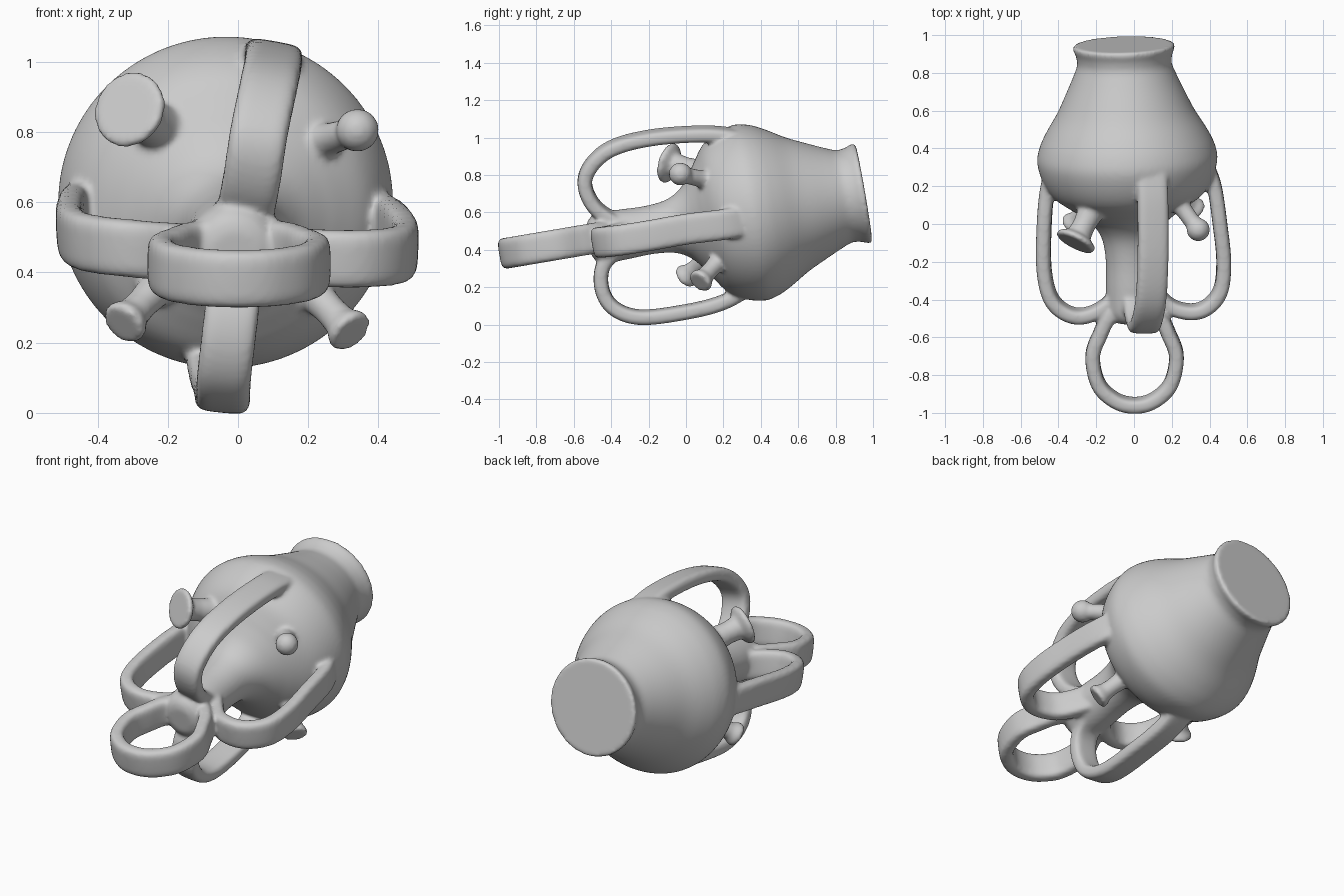
import bpy, bmesh, math
from mathutils import Vector

if "Cube" in bpy.data.objects:
    bpy.data.objects.remove(bpy.data.objects["Cube"])

parts = []


def add_object(name, bm):
    bmesh.ops.recalc_face_normals(bm, faces=bm.faces)
    mesh = bpy.data.meshes.new(name)
    bm.to_mesh(mesh)
    bm.free()
    ob = bpy.data.objects.new(name, mesh)
    bpy.context.collection.objects.link(ob)
    parts.append(ob)


def smooth_path(pts, steps=8):
    """Catmull-Rom through the given points."""
    pts = [Vector(p) for p in pts]
    ext = [2 * pts[0] - pts[1]] + pts + [2 * pts[-1] - pts[-2]]
    out = []
    for i in range(len(pts) - 1):
        a, b, c, d = ext[i:i + 4]
        for k in range(steps):
            t = k / steps
            out.append(0.5 * (2 * b + (c - a) * t + (2 * a - 5 * b + 4 * c - d) * t * t
                              + (3 * b - a - 3 * c + d) * t ** 3))
    return out + [pts[-1]]


def skin(name, rings):
    bm = bmesh.new()
    loops = [[bm.verts.new(p) for p in ring] for ring in rings]
    n = len(loops[0])
    for a, b in zip(loops, loops[1:]):
        for i in range(n):
            j = (i + 1) % n
            bm.faces.new((a[i], a[j], b[j], b[i]))
    bm.faces.new(loops[0])
    bm.faces.new(loops[-1])
    add_object(name, bm)


def lathe(name, origin, axis, profile, sides=64):
    """Solid of revolution: profile is (distance along axis, radius)."""
    o, d = Vector(origin), Vector(axis).normalized()
    u = d.orthogonal().normalized()
    v = d.cross(u)
    ang = [2 * math.pi * i / sides for i in range(sides)]
    skin(name, [[o + d * t + (u * math.cos(a) + v * math.sin(a)) * r for a in ang]
                for t, r in profile])


def strap(name, pts, across, width=0.165, thick=0.078, sides=24):
    """Flat rounded band swept along a path."""
    path = smooth_path(pts)
    rings = []
    for i, p in enumerate(path):
        tan = (path[min(i + 1, len(path) - 1)] - path[max(i - 1, 0)]).normalized()
        w = Vector(across)
        w = (w - tan * w.dot(tan)).normalized()
        n = tan.cross(w)
        ring = []
        for k in range(sides):
            c, s = (f(2 * math.pi * k / sides) for f in (math.cos, math.sin))
            ring.append(p + w * math.copysign(abs(c) ** 0.45, c) * width / 2
                        + n * math.copysign(abs(s) ** 0.6, s) * thick / 2)
        rings.append(ring)
    skin(name, rings)


# body and central neck, on a slightly tilted axis
profile = [(-.53, .07), (-.51, .11), (-.46, .135), (-.35, .135), (-.2, .13), (-.08, .145),
           (0, .19), (.06, .26), (.1, .32), (.16, .4), (.24, .45), (.34, .477), (.42, .463),
           (.5, .425), (.6, .365), (.7, .317), (.8, .272), (.86, .25), (.91, .255)]
curve = [(p.x, p.y) for p in smooth_path([(t, r, 0) for t, r in profile], 4)]
lathe("body", (-.025, 0, .54), (-.03, .985, .17),
      curve + [(.94, .268), (.958, .27), (.965, .262)], 96)

# four strap handles around the neck
strap("top_handle", [(.09, .32, 1.0), (.1, .1, 1.02), (.1, -.2, .997), (.087, -.42, .93),
                     (.06, -.535, .8), (.04, -.515, .67), (.02, -.41, .57), (0, -.2, .5)],
      (1, 0, -.18))
strap("bottom_handle", [(-.075, .36, .21), (-.065, .2, .12), (-.05, 0, .068), (-.043, -.25, .04),
                        (-.04, -.4, .1), (-.025, -.455, .23), (-.01, -.41, .36), (0, -.2, .47)],
      (1, 0, -.1), 0.155)
strap("right_handle", [(.38, .32, .555), (.425, .2, .535), (.455, 0, .51), (.475, -.2, .475),
                       (.455, -.36, .45), (.37, -.45, .44), (.26, -.46, .44), (.15, -.4, .45),
                       (0, -.2, .5)], (.03, -.17, .985))
strap("left_handle", [(-.41, .32, .595), (-.455, .2, .575), (-.475, 0, .55), (-.475, -.25, .51),
                      (-.43, -.41, .485), (-.32, -.485, .47), (-.2, -.465, .46), (-.1, -.38, .46),
                      (0, -.2, .5)], (-.05, -.17, .985))

# front ring
half = [(.05, -.4), (.14, -.5), (.18, -.58), (.222, -.7), (.19, -.85), (.1, -.935)]
outline = [(-x, y) for x, y in half] + [(0, -.96)] + half[::-1]
strap("front_ring", [(x + .003, y, .545 + .17 * y) for x, y in outline], (0, -.17, .985))

# flared studs on the shoulder: name, base, tip, stem radius, cap radius
studs = [("upper_left_stud", (-.19, .14, .79), (-.315, -.105, .868), .06, .112),
         ("lower_left_stud", (-.19, .16, .40), (-.33, -.01, .25), .045, .068),
         ("lower_right_stud", (.17, .22, .39), (.325, .07, .225), .045, .068)]
for name, base, tip, r, cap in studs:
    axis = Vector(tip) - Vector(base)
    n = axis.length
    lathe(name, base, axis, [(0, r * 1.5), (n * .4, r * 1.1), (n * .6, r), (n - .055, r * 1.08),
                             (n - .03, cap * .93), (n - .015, cap), (n - .003, cap * .95),
                             (n, cap * .85)], 32)

# ball-tipped stud
base, tip = Vector((.2, .16, .76)), Vector((.34, -.03, .805))
n = (tip - base).length
ball = [(n + .062 * math.cos(a), .062 * math.sin(a))
        for a in [math.pi * k / 12 for k in range(9, 0, -1)]]
lathe("upper_right_stud", base, tip - base, [(0, .065), (n * .5, .045)] + ball + [(n + .062, .004)], 32)

# fuse everything into one softly blended surface
for ob in parts:
    ob.select_set(True)
bpy.context.view_layer.objects.active = parts[0]
bpy.ops.object.join()
vessel = bpy.context.view_layer.objects.active
vessel.name = "handled_vessel"
remesh = vessel.modifiers.new("fuse", 'REMESH')
remesh.mode = 'VOXEL'
remesh.voxel_size = 0.011
remesh.use_smooth_shade = True
soften = vessel.modifiers.new("soften", 'SMOOTH')
soften.factor = 0.5
soften.iterations = 6
bpy.ops.object.shade_smooth()
